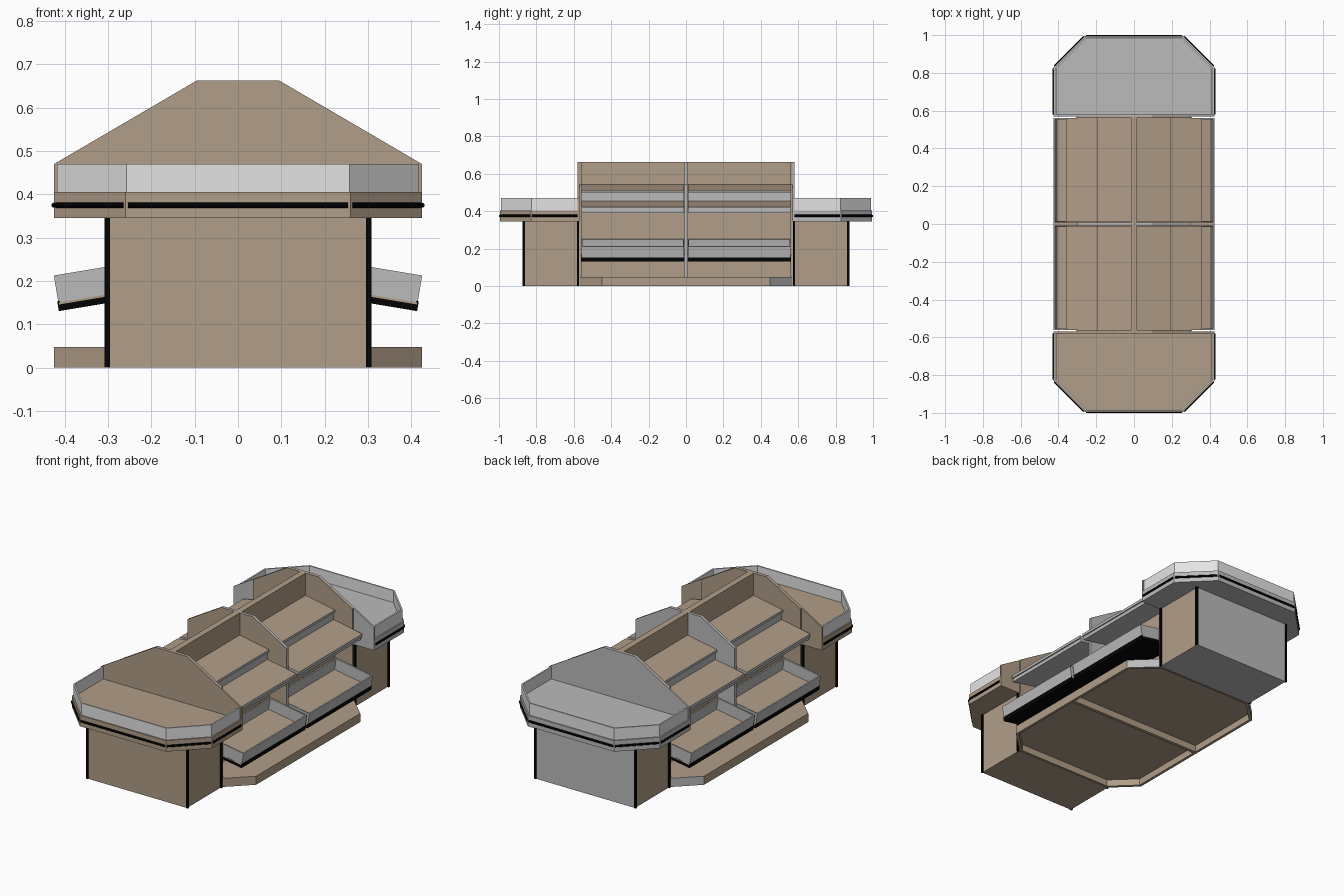
import bpy, bmesh, math
from mathutils import Vector

if "Cube" in bpy.data.objects:
    bpy.data.objects.remove(bpy.data.objects["Cube"])


def material(name, r, g, b):
    m = bpy.data.materials.new(name)
    lin = lambda c: (c / 255 / 12.92) if c < 11 else ((c / 255 + 0.055) / 1.055) ** 2.4
    m.diffuse_color = (lin(r), lin(g), lin(b), 1)
    m.use_nodes = True
    m.node_tree.nodes["Principled BSDF"].inputs["Base Color"].default_value = m.diffuse_color
    return m


TAN = material("tan wood", 177, 157, 136)
GREY = material("grey laminate", 187, 187, 187)
CLEAR = material("pale rim grey", 228, 228, 228)
BLACK = material("black trim", 4, 4, 4)


def prism(name, pts, axis, a, b, mat, mat2=None, rule=None):
    """Extrude a 2D outline along an axis; faces obeying rule(normal) take mat2."""
    put = {"x": lambda p, t: (t, p[0], p[1]),
           "y": lambda p, t: (p[0], t, p[1]),
           "z": lambda p, t: (p[0], p[1], t)}[axis]
    bm = bmesh.new()
    lo = [bm.verts.new(put(p, a)) for p in pts]
    hi = [bm.verts.new(put(p, b)) for p in pts]
    bm.faces.new(lo)
    bm.faces.new(hi)
    n = len(pts)
    for i in range(n):
        j = (i + 1) % n
        bm.faces.new((lo[i], lo[j], hi[j], hi[i]))
    bmesh.ops.recalc_face_normals(bm, faces=bm.faces)
    bm.normal_update()
    if rule:
        for f in bm.faces:
            f.material_index = int(rule(f.normal))
    me = bpy.data.meshes.new(name)
    bm.to_mesh(me)
    bm.free()
    me.materials.append(mat)
    if mat2:
        me.materials.append(mat2)
    ob = bpy.data.objects.new(name, me)
    bpy.context.collection.objects.link(ob)
    return ob


def box(name, x0, x1, y0, y1, z0, z1, mat, mat2=None, rule=None):
    return prism(name, [(x0, y0), (x1, y0), (x1, y1), (x0, y1)], "z", z0, z1, mat, mat2, rule)


def both(half):
    """Complete a right-hand half outline with its mirror image in x."""
    return half + [(-x, y) for x, y in reversed(half)]


def rod(name, p, q, r, mat):
    p, q = Vector(p), Vector(q)
    bpy.ops.mesh.primitive_cylinder_add(vertices=10, radius=r, depth=(q - p).length,
                                        location=(p + q) / 2)
    ob = bpy.context.object
    ob.name = name
    ob.rotation_euler = (q - p).to_track_quat("Z", "Y").to_euler()
    ob.data.materials.append(mat)


# ---- end counters, one at each end
for s, end, skin in ((-1, "front", TAN), (1, "back", GREY)):
    flip = lambda pts: [(x, s * y) for x, y in pts]
    # pedestal with wooden flanks and black corner strips
    box(end + "_pedestal", -0.30, 0.30, *sorted((s * 0.572, s * 0.87)), 0, 0.346,
        skin, TAN, lambda n: abs(n.x) > 0.9)
    for x in (-0.302, 0.302):
        for y in (0.578, 0.868):
            box(end + "_corner_strip", x - 0.006, x + 0.006, s * y - 0.006, s * y + 0.006,
                0, 0.345, BLACK)
    # counter slab
    edge = [(0.425, 0.575), (0.425, 0.83), (0.26, 0.995)]
    prism(end + "_counter", flip(both(edge)), "z", 0.345, 0.405, skin)
    # raised rim
    outer = both([(0.418, 0.578), (0.418, 0.827), (0.257, 0.988)])
    inner = both([(0.410, 0.578), (0.410, 0.824), (0.254, 0.980)])
    prism(end + "_counter_rim", flip(outer + inner[::-1]), "z", 0.40, 0.47, CLEAR)
    # black bumper in separate lengths
    path = flip(both(edge))
    for (x0, y0), (x1, y1) in zip(path, path[1:]):
        a, b = Vector((x0, y0, 0.375)), Vector((x1, y1, 0.375))
        d = (b - a).normalized() * 0.006
        rod(end + "_bumper", a + d, b - d, 0.006, BLACK)
    # wide sloped backsplash and narrower inner end panel
    prism(end + "_backsplash", both([(0.425, 0.345), (0.425, 0.47), (0.095, 0.663)]), "y",
          s * 0.570, s * 0.579, skin)
    prism(end + "_inner_panel", both([(0.30, 0.0), (0.30, 0.543), (0.095, 0.663)]), "y",
          s * 0.560, s * 0.570, TAN)

    # hollow plinth half: side walls open towards the pedestal, and a deck
    back_side = lambda n: s > 0 and n.y > 0.3
    plan = [(0.425, 0), (0.425, 0.45), (0.30, 0.57)]
    hollow = [(0.410, 0), (0.410, 0.443), (0.284, 0.563)]
    for side in (-1, 1):
        wall = [(side * x, y) for x, y in plan + hollow[::-1]]
        prism(end + "_plinth_wall", flip(wall), "z", 0, 0.038, TAN, GREY, back_side)
    prism(end + "_plinth_deck", flip(both(plan)), "z", 0.037, 0.047, TAN, GREY, back_side)
box("plinth_rib", -0.41, 0.41, -0.009, 0.009, 0, 0.038, TAN)

# ---- central structure
box("centre_wall", -0.017, 0.017, -0.56, 0.56, 0.40, 0.663, TAN)
box("lower_core", -0.195, 0.195, -0.56, 0.56, 0.045, 0.425, TAN)
prism("middle_divider", both([(0.30, 0.045), (0.30, 0.543), (0.095, 0.663)]), "y",
      -0.008, 0.008, GREY, TAN, lambda n: n.y < -0.5)

# ---- shelves and trays on both sides, two bays each
TILT = math.atan(0.167)
DX, DZ = math.cos(TILT), math.sin(TILT)
not_top = lambda n: n.z < 0.5


def tilted(u0, u1, v0, v1, side):
    """Rectangle in the tray's tilted frame, as an xz outline."""
    ox, oz = 0.189, 0.181
    return [(side * (ox + u * DX + v * DZ), oz - u * DZ + v * DX)
            for u, v in ((u0, v0), (u1, v0), (u1, v1), (u0, v1))]


for side, where in ((-1, "left"), (1, "right")):
    for y0, y1 in ((-0.56, -0.010), (0.010, 0.56)):
        m = lambda pts: [(side * x, z) for x, z in pts]
        # upper shelf, riser, lower shelf and its grey support
        prism(where + "_upper_shelf", m([(0.017, 0.542), (0.195, 0.509), (0.195, 0.496),
              (0.017, 0.529)]), "y", y0, y1, TAN, GREY, not_top)
        prism(where + "_riser", m([(0.176, 0.43), (0.186, 0.43), (0.186, 0.50),
              (0.176, 0.50)]), "y", y0, y1, GREY)
        prism(where + "_lower_shelf", m([(0.18, 0.455), (0.36, 0.422), (0.36, 0.407),
              (0.18, 0.440)]), "y", y0, y1, TAN, GREY, not_top)
        prism(where + "_shelf_support", m([(0.19, 0.44), (0.352, 0.411), (0.352, 0.389),
              (0.19, 0.419)]), "y", y0, y1, GREY)
        # tilted tray: floor, lips, ends and black underside
        W, H, T = 0.228, 0.070, 0.007
        prism(where + "_tray_floor", tilted(0, W - 0.001, 0.002, 0.007, side), "y", y0 - 0.001,
              y1 + 0.001, TAN)
        prism(where + "_tray_front", tilted(W - T, W, 0.002, H, side), "y", y0, y1, GREY)
        prism(where + "_tray_back", tilted(0, T, 0.002, H, side), "y", y0, y1, GREY)
        for e in (y0, y1 - T):
            prism(where + "_tray_end", tilted(0.001, W - 0.001, 0.006, H, side), "y",
                  e, e + T, GREY)
        prism(where + "_tray_underside", tilted(0, W, -0.013, 0.002, side), "y",
              y0 - 0.001, y1 + 0.001, BLACK)
        prism(where + "_tray_bumper", tilted(W - 0.004, W + 0.002, -0.013, 0.010, side), "y",
              y0 - 0.001, y1 + 0.001, BLACK)
